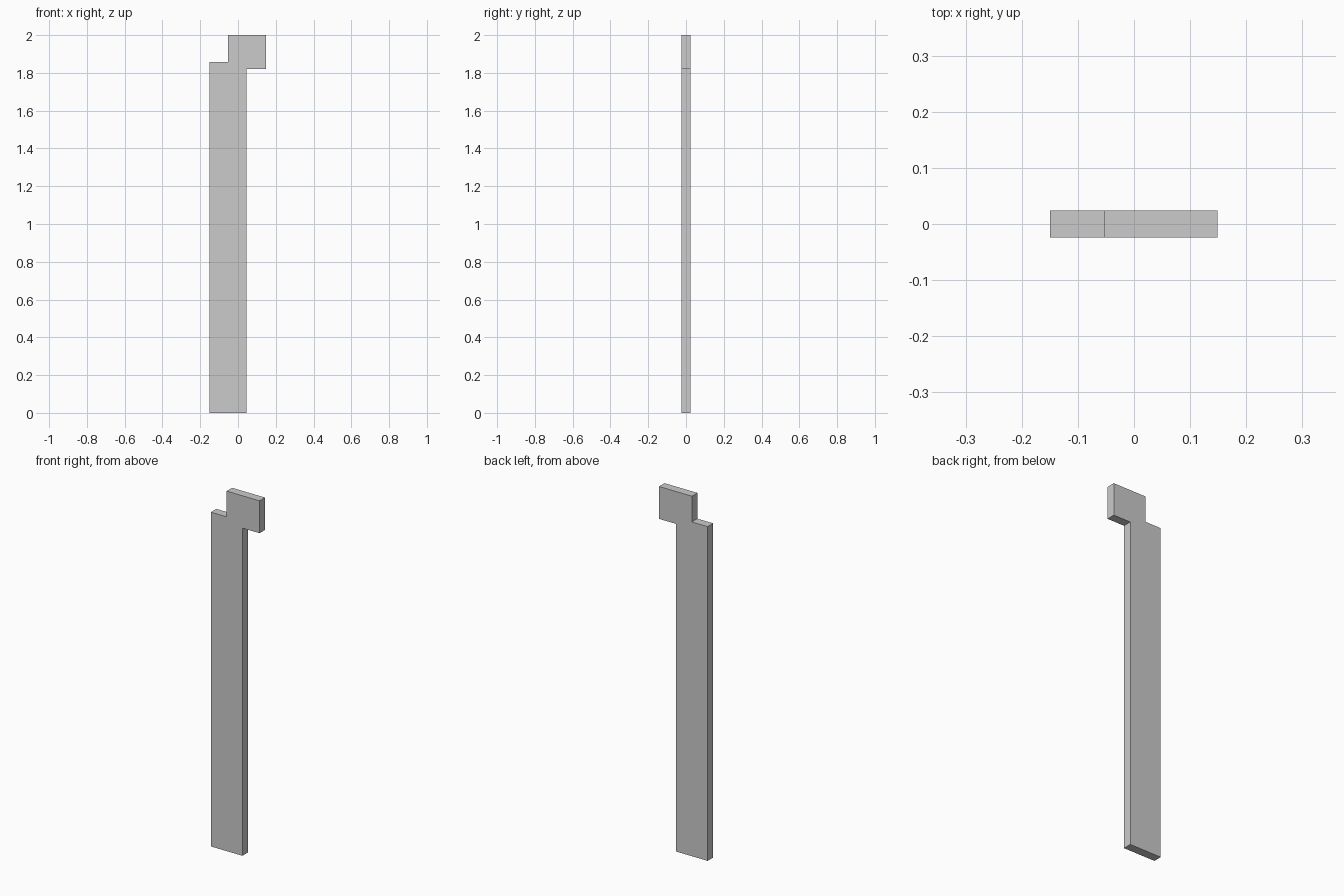
import bpy, bmesh

if "Cube" in bpy.data.objects:
    bpy.data.objects.remove(bpy.data.objects["Cube"])

HALF_DEPTH = 0.024

# Stepped front outline (x, z): tall post with an offset head block
outline = [(-0.15, 0), (0.044, 0), (0.044, 1.82), (0.149, 1.82),
           (0.149, 2.0), (-0.053, 2.0), (-0.053, 1.857), (-0.15, 1.857)]

# Extrude the outline from front to back
bm = bmesh.new()
face = bm.faces.new([bm.verts.new((x, -HALF_DEPTH, z)) for x, z in outline])
extruded = bmesh.ops.extrude_face_region(bm, geom=[face])["geom"]
back = [g for g in extruded if isinstance(g, bmesh.types.BMVert)]
bmesh.ops.translate(bm, verts=back, vec=(0, 2 * HALF_DEPTH, 0))
bmesh.ops.recalc_face_normals(bm, faces=bm.faces)

mesh = bpy.data.meshes.new("stepped_post")
bm.to_mesh(mesh)
bm.free()
bpy.context.collection.objects.link(bpy.data.objects.new("stepped_post", mesh))
